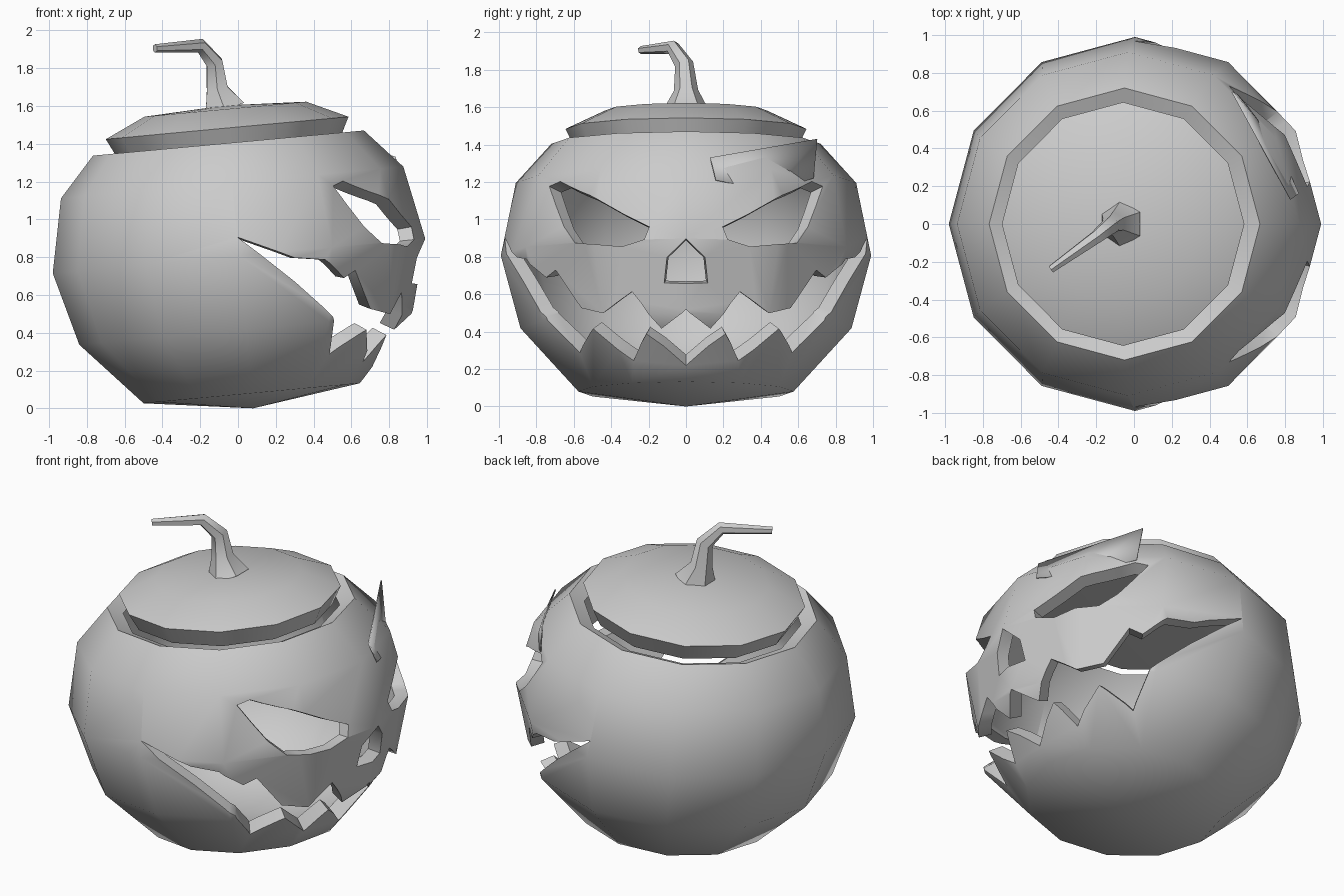
import bpy, bmesh
from math import radians, cos, sin
from mathutils import Matrix, Vector

cube = bpy.data.objects.get("Cube")
if cube:
    bpy.data.objects.remove(cube, do_unlink=True)

mat = bpy.data.materials.new("plain_grey")
mat.use_nodes = True
grey = (0.6, 0.6, 0.6, 1)
mat.diffuse_color = grey
mat.node_tree.nodes["Principled BSDF"].inputs["Base Color"].default_value = grey

# The whole pumpkin leans back a little
LEAN = 5.3
TILT = Matrix.Translation((0.08, 0, 0)) @ Matrix.Rotation(radians(-LEAN), 4, 'Y')
CENTRE = Vector((0, 0, 0.8))
OUTER = [(0, 0), (.575, .08), (.885, .42), (.99, .81), (.91, 1.2), (.72, 1.41)]
INNER = [(.63, 1.37), (.83, 1.16), (.91, .81), (.81, .46), (.52, .16), (0, .1)]


def finish(name, bm, matrix=None):
    bmesh.ops.remove_doubles(bm, verts=bm.verts, dist=1e-4)
    bmesh.ops.recalc_face_normals(bm, faces=bm.faces)
    if matrix:
        bm.transform(matrix)
    mesh = bpy.data.meshes.new(name)
    bm.to_mesh(mesh)
    bm.free()
    mesh.materials.append(mat)
    ob = bpy.data.objects.new(name, mesh)
    bpy.context.collection.objects.link(ob)
    return ob


def activate(ob):
    bpy.ops.object.select_all(action='DESELECT')
    ob.select_set(True)
    bpy.context.view_layer.objects.active = ob


def smooth(ob, angle=45):
    activate(ob)
    bpy.ops.object.shade_smooth_by_angle(angle=radians(angle))


def lathe(name, profile, steps=12):
    bm = bmesh.new()
    vs = [bm.verts.new((r, 0, z)) for r, z in profile]
    es = [bm.edges.new(p) for p in zip(vs, vs[1:])]
    bmesh.ops.spin(bm, geom=vs + es, cent=(0, 0, 0), axis=(0, 0, 1),
                   angle=radians(360), steps=steps)
    return finish(name, bm, TILT)


def interp(pts, t):
    for (a, u), (b, v) in zip(pts, pts[1:]):
        if a <= t <= b:
            return u + (v - u) * (t - a) / (b - a)
    return pts[-1][1]


def on_skin(angle, z):
    """Point on the leaning shell at a given heading and height."""
    a, h = radians(angle), z
    for _ in range(4):
        r = interp([(q, p) for p, q in OUTER], h)
        h = z - sin(radians(LEAN)) * r * cos(a)
    return Vector((r * cos(a), r * sin(a), h))


def carve(body, upper, lower):
    """Cut the opening between two (heading, height) lines."""
    bm = bmesh.new()
    rows = []
    for a in sorted({p[0] for p in upper + lower}):
        ring = []
        for line, k in ((upper, .6), (upper, 1.4), (lower, 1.4), (lower, .6)):
            p = on_skin(a, interp(line, a))
            ring.append(bm.verts.new(CENTRE + (p - CENTRE) * k))
        rows.append(ring)
    for r, s in zip(rows, rows[1:]):
        for i in range(4):
            j = (i + 1) % 4
            bm.faces.new((r[i], r[j], s[j], s[i]))
    cutter = finish("cutter", bm, TILT)
    mod = body.modifiers.new("opening", 'BOOLEAN')
    mod.operation, mod.solver, mod.object = 'DIFFERENCE', 'EXACT', cutter
    activate(body)
    bpy.ops.object.modifier_apply(modifier=mod.name)
    bpy.data.objects.remove(cutter, do_unlink=True)


def mirrored(half):
    return [(-a, z) for a, z in reversed(half) if a] + half


# Hollow body
body = lathe("pumpkin_body", OUTER + INNER)

# Jagged mouth
lip_top = [(0, .52), (9.5, .41), (19, .61), (30, .5), (40, .52), (49, .73),
           (54, .69), (62, .79), (72, .8), (90, .91)]
lip_low = [(0, .22), (16, .38), (25, .24), (38, .41), (53, .28), (58, .48), (90, .91)]
carve(body, mirrored(lip_top), mirrored(lip_low))

# Slanted eyes
eye_top = [(12, .97), (34, 1.14), (49, 1.22), (54, 1.19)]
eye_low = [(12, .97), (13.5, .9), (21, .86), (38, .88), (44, .97), (54, 1.19)]
for flip in (False, True):
    lines = [[(-a, z) for a, z in reversed(e)] if flip else e for e in (eye_top, eye_low)]
    carve(body, *lines)

# Nose
carve(body, mirrored([(0, .9), (6.2, .8), (7.4, .66)]), [(-7.4, .66), (7.4, .66)])
smooth(body)

# Raised brow flap over the left eye
bm = bmesh.new()
flap = [(.83, .13, 1.33), (.52, .7, 1.43), (.55, .68, 1.22), (.74, .45, 1.15), (.87, .16, 1.21)]
bm.faces.new([bm.verts.new(p) for p in flap])
bmesh.ops.triangulate(bm, faces=bm.faces)
brow = finish("brow_flap", bm)
thick = brow.modifiers.new("thickness", 'SOLIDIFY')
thick.thickness, thick.offset = 0.008, 0
smooth(brow)

# Lid
lid = lathe("lid", [(0, 1.36), (.59, 1.38), (.645, 1.49), (.43, 1.59), (0, 1.61)])
smooth(lid, 40)

# Bent six-sided stem
curve = bpy.data.curves.new("stem", 'CURVE')
curve.dimensions = '3D'
curve.bevel_depth = 1
curve.bevel_resolution = 1
curve.use_fill_caps = True
path = [(-.07, 0, 1.58, .125), (-.11, 0, 1.69, .065), (-.125, -.01, 1.83, .05),
        (-.2, -.07, 1.92, .038), (-.44, -.24, 1.905, .022)]
spline = curve.splines.new('POLY')
spline.points.add(len(path) - 1)
for pt, (x, y, z, r) in zip(spline.points, path):
    pt.co = (x, y, z, 1)
    pt.radius = r
curve.materials.append(mat)
stem = bpy.data.objects.new("stem", curve)
bpy.context.collection.objects.link(stem)
activate(stem)
bpy.ops.object.convert(target='MESH')
smooth(bpy.context.view_layer.objects.active)
